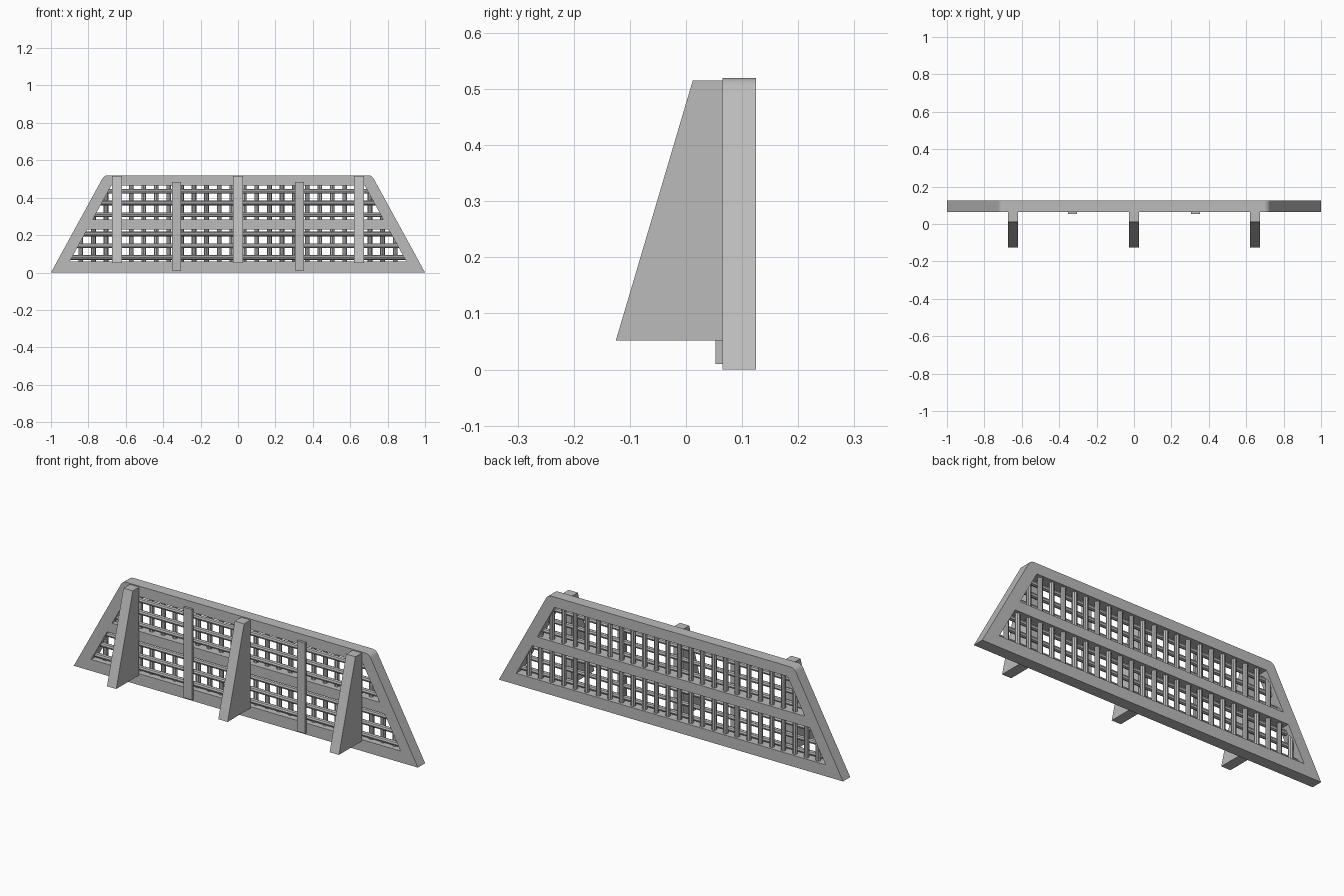
import bpy, bmesh, math
from mathutils import Vector

cube = bpy.data.objects.get("Cube")
if cube:
    bpy.data.objects.remove(cube, do_unlink=True)

grey = bpy.data.materials.new("plain grey")
grey.use_nodes = True
grey.diffuse_color = (0.5, 0.5, 0.5, 1)
grey.node_tree.nodes["Principled BSDF"].inputs["Base Color"].default_value = (0.5, 0.5, 0.5, 1)

FRONT, BACK = 0.065, 0.125
SLOPE = 0.547


def finish(name, bm):
    bmesh.ops.recalc_face_normals(bm, faces=bm.faces)
    mesh = bpy.data.meshes.new(name)
    bm.to_mesh(mesh)
    bm.free()
    mesh.materials.append(grey)
    ob = bpy.data.objects.new(name, mesh)
    bpy.context.collection.objects.link(ob)
    return ob


def prism(name, points, offset):
    """Extrude a closed outline along an offset."""
    bm = bmesh.new()
    face = bm.faces.new([bm.verts.new(p) for p in points])
    res = bmesh.ops.extrude_face_region(bm, geom=[face])
    bmesh.ops.translate(bm, verts=[g for g in res["geom"] if isinstance(g, bmesh.types.BMVert)],
                        vec=Vector(offset))
    return finish(name, bm)


def box(name, x0, x1, y0, y1, z0, z1):
    return prism(name, [(x0, y0, z0), (x1, y0, z0), (x1, y0, z1), (x0, y0, z1)], (0, y1 - y0, 0))


def rod(name, start, end, radius):
    """Round bar between two points."""
    start, end = Vector(start), Vector(end)
    axis = end - start
    bm = bmesh.new()
    bmesh.ops.create_cone(bm, cap_ends=True, segments=8, radius1=radius, radius2=radius,
                          depth=axis.length)
    bmesh.ops.rotate(bm, verts=bm.verts, matrix=axis.to_track_quat("Z", "Y").to_matrix())
    bmesh.ops.translate(bm, verts=bm.verts, vec=(start + end) / 2)
    return finish(name, bm)


def half_width(z, base):
    return base - SLOPE * z


# Trapezoid frame with rounded upper corners
top, w = 0.52, half_width(0.52, 1.0)
outline = [(-1, FRONT, 0), (1, FRONT, 0)]
r = 0.035
turn = math.atan2(1, SLOPE)
cut = r * math.tan(turn / 2)
arc = [turn * i / 5 for i in range(6)]
right = [(w - cut + r * math.sin(a), FRONT, top - r + r * math.cos(a)) for a in reversed(arc)]
outline += right + [(-x, y, z) for x, y, z in reversed(right)]
frame = prism("frame", outline, (0, BACK - FRONT, 0))

# Two windows cut through the frame
INNER = 0.932
windows = [(0.06, 0.23), (0.283, 0.465)]
for z0, z1 in windows:
    a, b = half_width(z0, INNER), half_width(z1, INNER)
    cutter = prism("window_cutter", [(-a, 0, z0), (a, 0, z0), (b, 0, z1), (-b, 0, z1)], (0, 0.2, 0))
    cutter.hide_render = True
    mod = frame.modifiers.new("window", "BOOLEAN")
    mod.operation, mod.object, mod.solver = "DIFFERENCE", cutter, "EXACT"
    bpy.context.view_layer.objects.active = frame
    bpy.ops.object.modifier_apply(modifier=mod.name)
    bpy.data.objects.remove(cutter, do_unlink=True)

# Lattice of crossing bars in each window
PITCH, R = 0.0672, 0.0125
for z0, z1 in windows:
    for i in range(3):
        z = z0 + 0.02 + i * 0.063 + (0.006 if z0 > 0.2 else 0)
        x = half_width(z, INNER) + 0.02
        rod("lattice_horizontal", (-x, 0.088, z), (x, 0.088, z), R)
    for side in (-1, 1):
        for k in range(13):
            x = (k + 0.5) * PITCH
            end = min(z1 + 0.01, (INNER + 0.02 - x) / SLOPE)
            if end > z0 + 0.01:
                rod("lattice_vertical", (side * x, 0.102, z0 - 0.01), (side * x, 0.102, end), R)

# Tapered buttresses and thin battens on the front
for x in (-0.647, 0, 0.647):
    prism("buttress", [(x - 0.027, -0.125, 0.052), (x - 0.027, FRONT, 0.052),
                       (x - 0.027, FRONT, 0.515), (x - 0.027, 0.012, 0.515)], (0.054, 0, 0))
for x in (-0.329, 0.329):
    box("batten", x - 0.024, x + 0.024, 0.053, FRONT, 0.01, 0.485)
